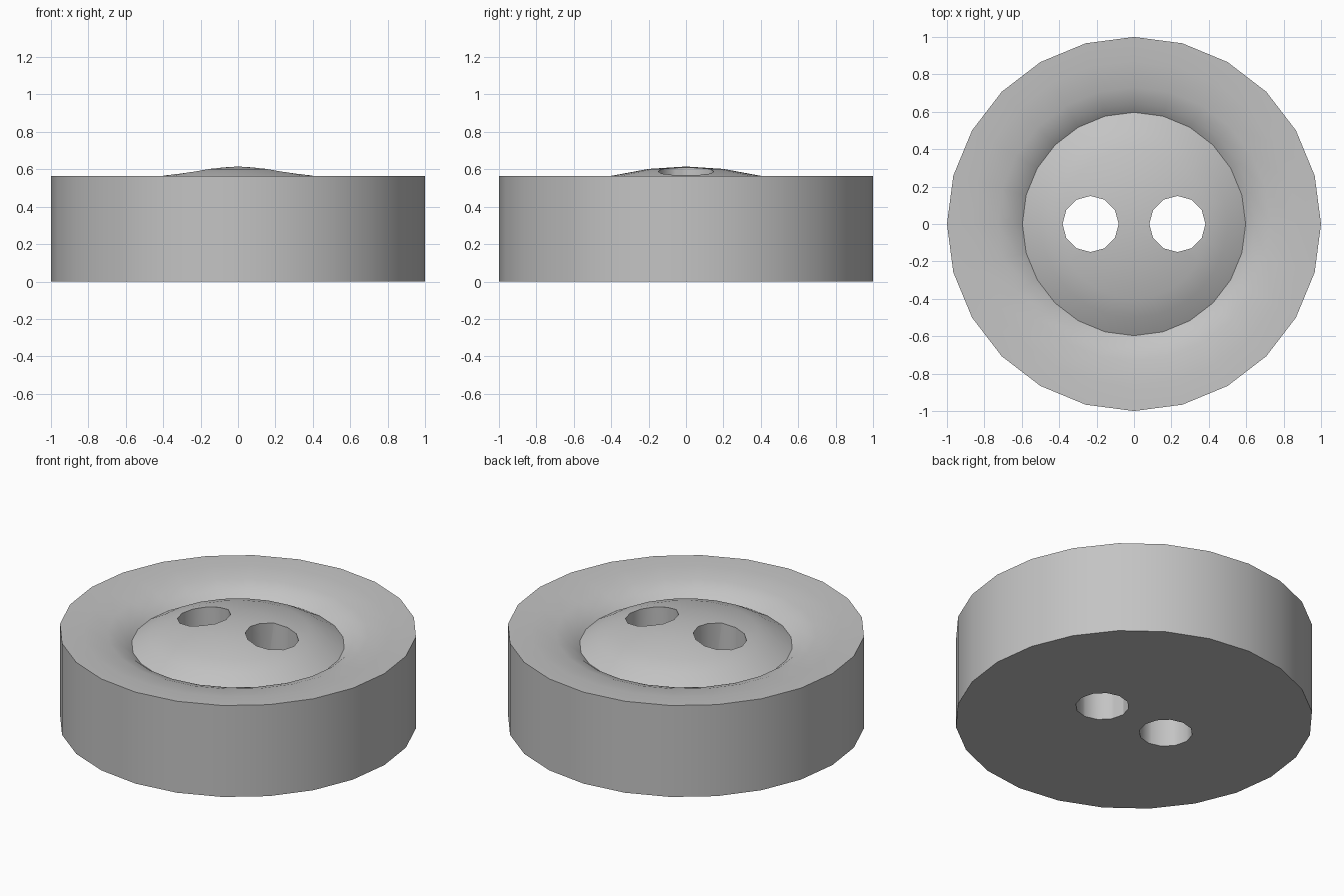
import bpy, bmesh, math

if "Cube" in bpy.data.objects:
    bpy.data.objects.remove(bpy.data.objects["Cube"])

SIDES = 24

# Single button colour
grey = bpy.data.materials.new("button_grey")
grey.diffuse_color = (0.55, 0.55, 0.55, 1.0)
grey.use_nodes = True
grey.node_tree.nodes["Principled BSDF"].inputs["Base Color"].default_value = grey.diffuse_color


def lathe(name, profile, sides):
    """Revolve a (radius, height) profile about z; its end points lie on the axis."""
    bm = bmesh.new()
    rings = []
    for r, z in profile:
        if r == 0:
            rings.append([bm.verts.new((0, 0, z))] * sides)
        else:
            rings.append([bm.verts.new((r * math.cos(2 * math.pi * i / sides),
                                        r * math.sin(2 * math.pi * i / sides), z))
                          for i in range(sides)])
    for a, b in zip(rings, rings[1:]):
        for i in range(sides):
            j = (i + 1) % sides
            loop = list(dict.fromkeys((a[i], a[j], b[j], b[i])))
            bm.faces.new(loop)
    bmesh.ops.recalc_face_normals(bm, faces=bm.faces)
    mesh = bpy.data.meshes.new(name)
    bm.to_mesh(mesh)
    bm.free()
    obj = bpy.data.objects.new(name, mesh)
    bpy.context.collection.objects.link(obj)
    obj.data.materials.append(grey)
    return obj


# Button body: flat base, straight wall, rim rolling into a groove, raised dome
button = lathe("button", [
    (0, 0), (1.0, 0), (1.0, 0.565),
    (0.87, 0.56), (0.73, 0.542), (0.645, 0.512), (0.597, 0.475),
    (0.5, 0.53), (0.4, 0.565), (0.2, 0.602), (0, 0.615)], SIDES)

bpy.context.view_layer.objects.active = button
button.select_set(True)

# Two thread holes
for side in (-1, 1):
    cutter = lathe("hole_cutter", [(0, -0.2), (0.15, -0.2), (0.15, 0.9), (0, 0.9)], 12)
    cutter.location.x = side * 0.232
    cutter.hide_render = True
    mod = button.modifiers.new("thread_hole", "BOOLEAN")
    mod.operation = "DIFFERENCE"
    mod.solver = "EXACT"
    mod.object = cutter
    bpy.context.view_layer.update()
    bpy.ops.object.modifier_apply(modifier=mod.name)
    bpy.data.objects.remove(cutter)

# Smooth curves, crisp rim, groove and hole edges
bpy.ops.object.shade_smooth_by_angle(angle=math.radians(40))
